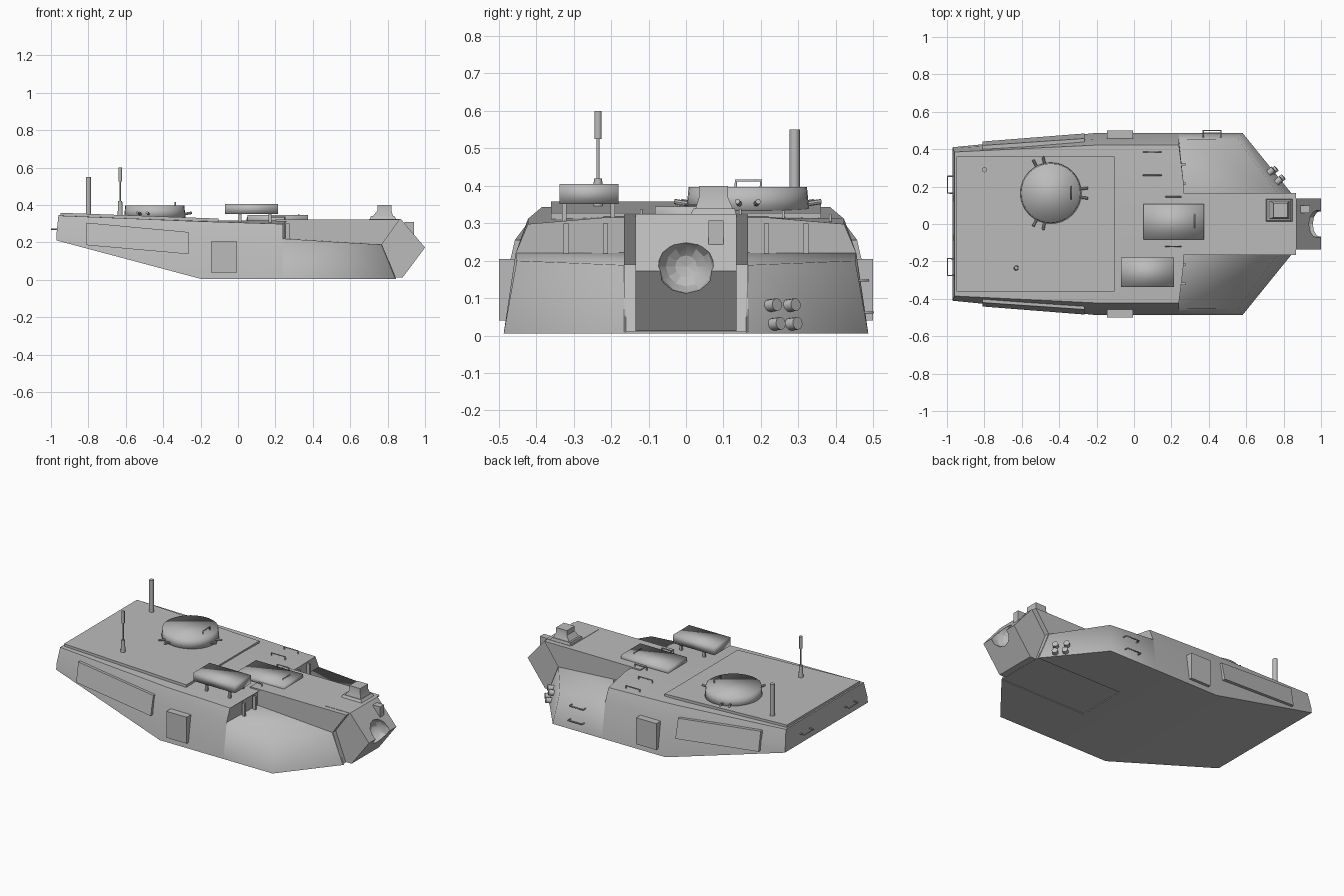
import bpy, bmesh, math
from mathutils import Vector

old = bpy.data.objects.get("Cube")
if old:
    bpy.data.objects.remove(old)

grey = bpy.data.materials.new("armour grey")
grey.use_nodes = True
COLOUR = (0.5, 0.5, 0.5, 1)
grey.diffuse_color = COLOUR
grey.node_tree.nodes["Principled BSDF"].inputs["Base Color"].default_value = COLOUR


def finish(ob, angle=30):
    ob.data.materials.clear()
    ob.data.materials.append(grey)
    bpy.ops.object.select_all(action="DESELECT")
    ob.select_set(True)
    bpy.context.view_layer.objects.active = ob
    if angle:
        bpy.ops.object.shade_smooth_by_angle(angle=math.radians(angle))
    return ob


def loft(name, rings, angle=30):
    """Skin closed rings of equal point count and cap both ends."""
    bm = bmesh.new()
    loops = [[bm.verts.new(p) for p in ring] for ring in rings]
    n = len(loops[0])
    for a, b in zip(loops, loops[1:]):
        for i in range(n):
            j = (i + 1) % n
            bm.faces.new((a[i], a[j], b[j], b[i]))
    bm.faces.new(loops[0])
    bm.faces.new(loops[-1])
    bmesh.ops.recalc_face_normals(bm, faces=bm.faces)
    me = bpy.data.meshes.new(name)
    bm.to_mesh(me)
    bm.free()
    ob = bpy.data.objects.new(name, me)
    bpy.context.collection.objects.link(ob)
    return finish(ob, angle)


def prism(name, profile, y0, y1, angle=30):
    return loft(name, [[(x, y, z) for x, z in profile] for y in (y0, y1)], angle)


def box(name, x0, x1, y0, y1, z0, z1, angle=30):
    return prism(name, [(x0, z0), (x1, z0), (x1, z1), (x0, z1)], y0, y1, angle)


def rod(name, start, end, r1, r2=None, sides=12, angle=40):
    a, b = Vector(start), Vector(end)
    bpy.ops.mesh.primitive_cone_add(
        vertices=sides, radius1=r1, radius2=r1 if r2 is None else r2,
        depth=(b - a).length, location=(a + b) / 2,
        rotation=(b - a).to_track_quat("Z", "Y").to_euler())
    ob = bpy.context.object
    ob.name = name
    return finish(ob, angle)


def handle(name, start, end, out, r=0.004):
    """Bent grab bar standing off a surface."""
    a, b, o = Vector(start), Vector(end), Vector(out)
    cu = bpy.data.curves.new(name, "CURVE")
    cu.dimensions = "3D"
    cu.bevel_depth = r
    cu.bevel_resolution = 1
    sp = cu.splines.new("POLY")
    sp.points.add(3)
    for pt, co in zip(sp.points, (a, a + o, b + o, b)):
        pt.co = (*co, 1)
    ob = bpy.data.objects.new(name, cu)
    bpy.context.collection.objects.link(ob)
    finish(ob, 0)
    bpy.ops.object.convert(target="MESH")


# Main hull: mirrored cross-sections from the rear to the front step
halves = [
    [(-.97, .41, .21), (-.97, .405, .25), (-.96, .385, .343), (-.96, .22, .345)],
    [(-.2, .487, .005), (-.2, .455, .22), (-.2, .422, .312), (-.2, .22, .318)],
    [(.24, .487, .005), (.24, .455, .22), (.24, .422, .298), (.265, .22, .315)],
]
loft("turret_hull", [h + [(x, -y, z) for x, y, z in reversed(h)] for h in halves])

# Raised rear roof plate
prism("roof_plate", [(-.95, .335), (-.105, .305), (-.105, .327), (-.95, .358)], -.36, .36)

# Front cheeks, smooth across the top, side and nose
for side, s in (("left", 1), ("right", -1)):
    low = [(.24, .487, .005), (.58, .487, .005), (.845, .16, .005), (.24, .16, .005)]
    top = [(.24, .455, .22), (.555, .452, .2), (.77, .16, .188), (.24, .16, .222)]
    loft(side + "_cheek", [[(x, s * y, z) for x, y, z in r] for r in (low, top)], 82)

# Central gun housing and the wedge mantlet
prism("gun_housing", [(.2, .01), (.84, .01), (.77, .19), (.865, .323), (.2, .323)], -.165, .165)
mantlet = prism("mantlet", [(.7, .012), (.88, .012), (1, .172), (.87, .325), (.7, .325)], -.135, .135)

# Round gun opening
bpy.ops.mesh.primitive_uv_sphere_add(segments=12, ring_count=8, radius=.076,
                                     location=(.975, 0, .185), rotation=(0, math.pi / 2, 0))
cutter = bpy.context.object
cutter.hide_render = True
bpy.context.view_layer.objects.active = mantlet
mod = mantlet.modifiers.new("gun_opening", "BOOLEAN")
mod.operation = "DIFFERENCE"
mod.solver = "EXACT"
mod.object = cutter
bpy.ops.object.modifier_apply(modifier=mod.name)
bpy.data.objects.remove(cutter)
finish(mantlet)

# Side stowage panels, boxes and step posts
for side, s in (("left", 1), ("right", -1)):
    panel = [(-.81, .185, .436), (-.265, .137, .479), (-.265, .255, .452), (-.81, .305, .415)]
    loft(side + "_side_panel", [[(x, s * (y + d), z) for x, z, y in panel] for d in (-.04, .005)])
    box(side + "_side_box", -.145, -.005, s * .44, s * .5, .04, .205)
    for y in (.215, .32):
        box(side + "_step_post", .255, .275, s * y - .007, s * y + .007, .215, .3)

# Commander cupola with paired lugs around the rim
CX, CY = -.445, .165
rod("cupola", (CX, CY, .325), (CX, CY, .397), .165, .158, 32, 180)
for deg in (0, 110, 250):
    for d in (-8, 8):
        a = math.radians(deg + d)
        c, s = math.cos(a), math.sin(a)
        rod("cupola_lug", (CX + .15 * c, CY + .15 * s, .35),
            (CX + .2 * c, CY + .2 * s, .358), .007, sides=8)
handle("cupola_handle", (-.335, .133, .39), (-.335, .2, .39), (0, 0, .024))

# Raised sight cover on legs
box("sight_cover", -.07, .215, -.338, -.18, .352, .405, 180)
for x in (.01, .17):
    for y in (-.325, -.195):
        box("sight_leg", x - .008, x + .008, y - .006, y + .006, .295, .36)

# Driver hatch cover and periscope on the gun housing
box("hatch_cover", .05, .375, -.083, .106, .3, .345, 180)
handle("hatch_handle", (.325, -.02, .343), (.325, .05, .343), (0, 0, .006), .003)


def square(x0, x1, y0, y1, z):
    return [(x0, y0, z), (x1, y0, z), (x1, y1, z), (x0, y1, z)]


loft("periscope_base", [square(.705, .85, .01, .135, .32), square(.71, .835, .02, .13, .34)])
loft("periscope", [square(.72, .83, .025, .125, .338), square(.745, .82, .035, .112, .37),
                   square(.745, .82, .035, .112, .4)])
box("mantlet_sight", .89, .94, .06, .1, .235, .308)

# Antennas
rod("rear_mast", (-.8, .29, .34), (-.8, .29, .55), .014)
AX, AY = -.63, -.235
rod("antenna_base", (AX, AY, .34), (AX, AY, .42), .014, .011)
rod("antenna_stem", (AX, AY, .42), (AX, AY, .53), .004)
rod("antenna_tip", (AX, AY, .525), (AX, AY, .6), .01)

# Smoke launchers on the left cheek nose
out = Vector((.76, .65, .1))
for y, z in ((.225, .08), (.275, .08), (.235, .03), (.28, .03)):
    p = Vector((.85 - .844 * (y - .165) - .42 * z, y, z))
    rod("smoke_launcher", p - out * .02, p + out * .028, .017, sides=12)

# Grab handles
for y in (.21, -.23):
    handle("rear_handle", (-.965, y - .045, .27), (-.965, y + .045, .27), (-.033, 0, 0))
for y, z in ((.385, .3), (.26, .31)):
    handle("roof_handle", (.05, y, z), (.145, y, z), (0, 0, .022))
for y in (.145, -.12):
    handle("housing_handle", (.17, y, .318), (.25, y, .318), (0, 0, .018))
for y, z in ((.462, .148), (.474, .062)):
    handle("cheek_handle", (.37, y, z), (.465, y, z), (0, .025, 0))
